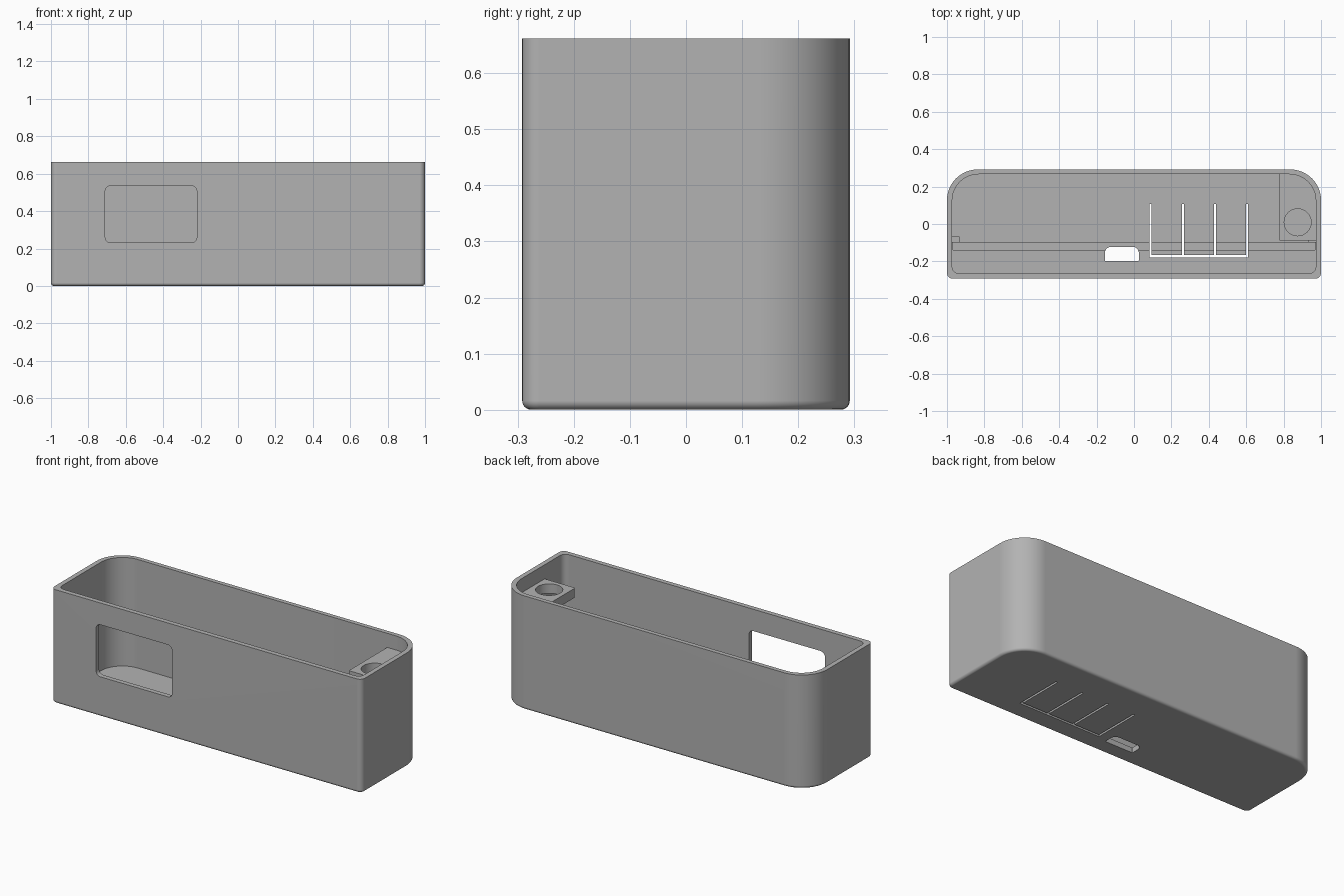
import bpy
import bmesh
import math

cube = bpy.data.objects.get("Cube")
if cube:
    bpy.data.objects.remove(cube, do_unlink=True)

grey = bpy.data.materials.new("plain grey")
grey.use_nodes = True
grey.diffuse_color = (0.45, 0.45, 0.45, 1)
grey.node_tree.nodes["Principled BSDF"].inputs["Base Color"].default_value = (0.45, 0.45, 0.45, 1)


def outline(x, y, radii, steps=12):
    """Rounded rectangle; radii run front-left, front-right, back-right, back-left on the plan."""
    points = []
    corners = [(x[0], y[0], 1, 1), (x[1], y[0], -1, 1), (x[1], y[1], -1, -1), (x[0], y[1], 1, -1)]
    for i, ((cx, cy, sx, sy), r) in enumerate(zip(corners, radii)):
        if r == 0:
            points.append((cx, cy))
            continue
        for k in range(steps + 1):
            a = math.pi + (i + k / steps) * math.pi / 2
            points.append((cx + sx * r + r * math.cos(a), cy + sy * r + r * math.sin(a)))
    return points


def prism(name, points, z, bottom_round=0, upright=False):
    """Extrude an outline; upright turns the plan into a front elevation."""
    bm = bmesh.new()
    base = bm.faces.new([bm.verts.new((px, py, z[0])) for px, py in points])
    out = bmesh.ops.extrude_face_region(bm, geom=[base])
    for v in out["geom"]:
        if isinstance(v, bmesh.types.BMVert):
            v.co.z = z[1]
    if bottom_round:
        rim = [e for e in bm.edges if all(abs(v.co.z - z[0]) < 1e-5 for v in e.verts)]
        bmesh.ops.bevel(bm, geom=rim, offset=bottom_round, segments=4,
                        profile=0.5, affect='EDGES')
    if upright:
        for v in bm.verts:
            v.co.y, v.co.z = v.co.z, v.co.y
    bmesh.ops.recalc_face_normals(bm, faces=bm.faces)
    mesh = bpy.data.meshes.new(name)
    bm.to_mesh(mesh)
    bm.free()
    mesh.materials.append(grey)
    ob = bpy.data.objects.new(name, mesh)
    bpy.context.collection.objects.link(ob)
    return ob


def block(name, x, y, z):
    return prism(name, outline(x, y, (0, 0, 0, 0)), z)


def select(ob):
    bpy.ops.object.select_all(action='DESELECT')
    ob.select_set(True)
    bpy.context.view_layer.objects.active = ob


def cut(ob, cutter):
    mod = ob.modifiers.new("cut", 'BOOLEAN')
    mod.operation = 'DIFFERENCE'
    mod.solver = 'EXACT'
    mod.object = cutter
    select(ob)
    bpy.ops.object.modifier_apply(modifier=mod.name)
    bpy.data.objects.remove(cutter, do_unlink=True)


def finish(ob):
    select(ob)
    bpy.ops.object.shade_smooth_by_angle(angle=math.radians(30))
    mod = ob.modifiers.new("even shading", 'WEIGHTED_NORMAL')
    mod.keep_sharp = True


# Open-topped case with large back corners and a softened underside
case = prism("case", outline((-1, 1), (-0.292, 0.292), (0.03, 0.03, 0.165, 0.165)),
             (0, 0.662), bottom_round=0.016)
cut(case, prism("cavity", outline((-0.972, 0.972), (-0.264, 0.266), (0.035, 0.035, 0.14, 0.14)),
                (0.03, 0.8)))

# Display window in the front wall
cut(case, prism("window_cutter", outline((-0.71, -0.22), (0.232, 0.535), [0.028] * 4, 6),
                (-0.4, -0.2), upright=True))

# Board groove along the floor
cut(case, block("groove_cutter", (-0.968, 0.968), (-0.14, -0.1), (0.02, 0.1)))

# Connector opening through the floor
cut(case, prism("port_cutter", outline((-0.155, 0.026), (-0.198, -0.122), (0.004, 0.004, 0.032, 0.032), 6),
                (-0.1, 0.1)))

# Comb of slits that frees three flexible button tabs
cut(case, block("slit_cutter", (0.082, 0.61), (-0.18, -0.167), (-0.1, 0.1)))
for x in (0.088, 0.262, 0.433, 0.604):
    cut(case, block("slit_cutter", (x - 0.006, x + 0.006), (-0.173, 0.106), (-0.1, 0.1)))
finish(case)

# Corner shelf with a round hole, just below the rim
shelf = prism("corner_shelf", outline((0.775, 0.985), (-0.088, 0.28), (0.008, 0, 0.15, 0)), (0.525, 0.58))
cut(shelf, prism("hole_cutter", outline((0.803, 0.947), (-0.063, 0.081), [0.0719] * 4), (0.4, 0.7)))
finish(shelf)

# Small board stops at both ends of the groove
for name, side in (("left_stop", 1), ("right_stop", -1)):
    block(name, sorted((side * 0.932, side * 0.985)), (-0.1, -0.068), (0.025, 0.1))
